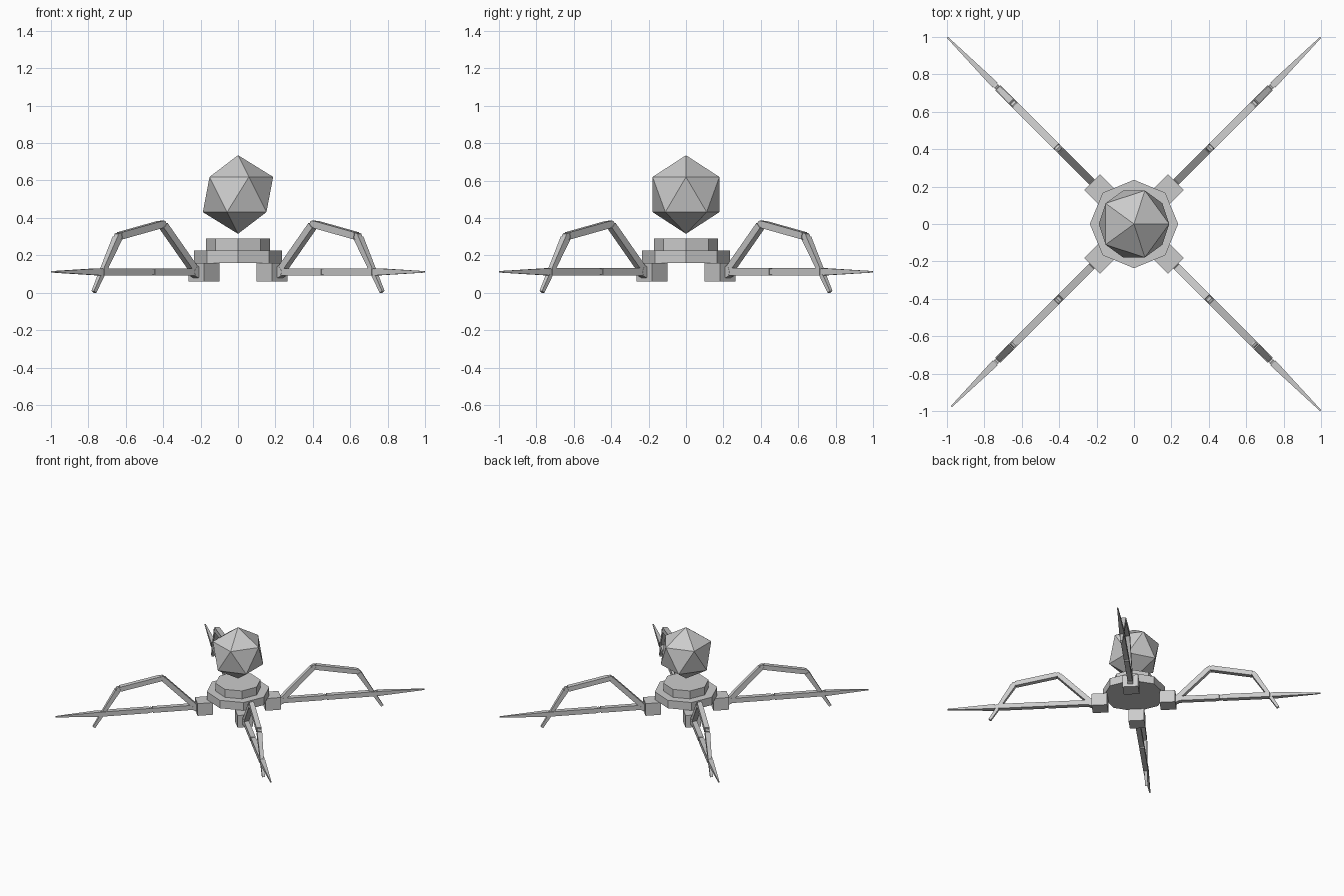
import bpy, bmesh, math
from mathutils import Vector, Matrix

if "Cube" in bpy.data.objects:
    bpy.data.objects.remove(bpy.data.objects["Cube"])

grey = bpy.data.materials.new("light grey")
grey.diffuse_color = (0.6, 0.6, 0.6, 1)
grey.use_nodes = True
grey.node_tree.nodes["Principled BSDF"].inputs["Base Color"].default_value = grey.diffuse_color


def finish(bm, name):
    bmesh.ops.recalc_face_normals(bm, faces=bm.faces)
    me = bpy.data.meshes.new(name)
    bm.to_mesh(me)
    bm.free()
    me.materials.append(grey)
    ob = bpy.data.objects.new(name, me)
    bpy.context.collection.objects.link(ob)
    return ob


def disc(name, r, z0, z1):
    """Eight-sided plate with corners on the axes."""
    bm = bmesh.new()
    bmesh.ops.create_cone(bm, cap_ends=True, segments=8, radius1=r, radius2=r, depth=z1 - z0,
                          matrix=Matrix.Translation((0, 0, (z0 + z1) / 2)))
    ob = finish(bm, name)
    return ob


def bar(bm, a, b, wa, wb):
    """Square bar from a to b in the (radial, height) plane, width wa to wb."""
    a, b = Vector((a[0], 0, a[1])), Vector((b[0], 0, b[1]))
    d = (b - a).normalized()
    side = Vector((0, 1, 0))
    up = side.cross(d)
    ends = []
    for p, w in ((a, wa / 2), (b, wb / 2)):
        ends.append([bm.verts.new(p + side * w * s + up * w * t)
                     for s, t in ((1, 1), (-1, 1), (-1, -1), (1, -1))])
    bm.faces.new(ends[0])
    bm.faces.new(ends[1][::-1])
    for i in range(4):
        j = (i + 1) % 4
        bm.faces.new((ends[0][i], ends[0][j], ends[1][j], ends[1][i]))


def pin(bm, p, r, w):
    """Hinge pin lying across the leg."""
    m = Matrix.Translation((p[0], 0, p[1])) @ Matrix.Rotation(math.pi / 2, 4, 'X')
    bmesh.ops.create_cone(bm, cap_ends=True, segments=8, radius1=r, radius2=r, depth=w, matrix=m)


def leg(name, pts, tip, turn):
    bm = bmesh.new()
    for i, (a, b) in enumerate(zip(pts, pts[1:])):
        last = i == len(pts) - 2
        va, vb = Vector(a), Vector(b)
        d = (vb - va).normalized() * 0.012
        bar(bm, va + d, vb if last else vb - d, 0.038, tip if last else 0.038)
    pin(bm, pts[0], 0.03, 0.04)
    for p in pts[1:-1]:
        pin(bm, p, 0.018, 0.03)
    bm.transform(turn)
    finish(bm, name)


# stepped body
disc("body_base", 0.236, 0.16, 0.225)
disc("body_collar", 0.17, 0.225, 0.29)

# floating core
bm = bmesh.new()
bmesh.ops.create_icosphere(bm, subdivisions=1, radius=0.21, matrix=Matrix.Translation((0, 0, 0.525)))
finish(bm, "core")

# hip blocks with one raised and one level leg at each corner
D = math.sqrt(2)
bent = [(0.225 * D, 0.11), (0.405 * D, 0.368), (0.64 * D, 0.302), (0.77 * D, 0.005)]
level = [(0.225 * D, 0.112), (0.465 * D, 0.112), (0.735 * D, 0.112), (0.997 * D, 0.112)]
for k, corner in enumerate(("back_right", "back_left", "front_left", "front_right")):
    turn = Matrix.Rotation(math.pi / 4 + k * math.pi / 2, 4, 'Z')
    bm = bmesh.new()
    bmesh.ops.create_cube(bm, size=1, matrix=turn @ Matrix.Translation((0.257, 0, 0.11))
                          @ Matrix.Diagonal((0.118, 0.118, 0.1, 1)))
    finish(bm, "hip_block_" + corner)
    leg("raised_leg_" + corner, bent, 0.02, turn)
    reach = level[:3] + [(0.975 * D, 0.112)] if corner == "front_left" else level
    leg("level_leg_" + corner, reach, 0.008, turn)
